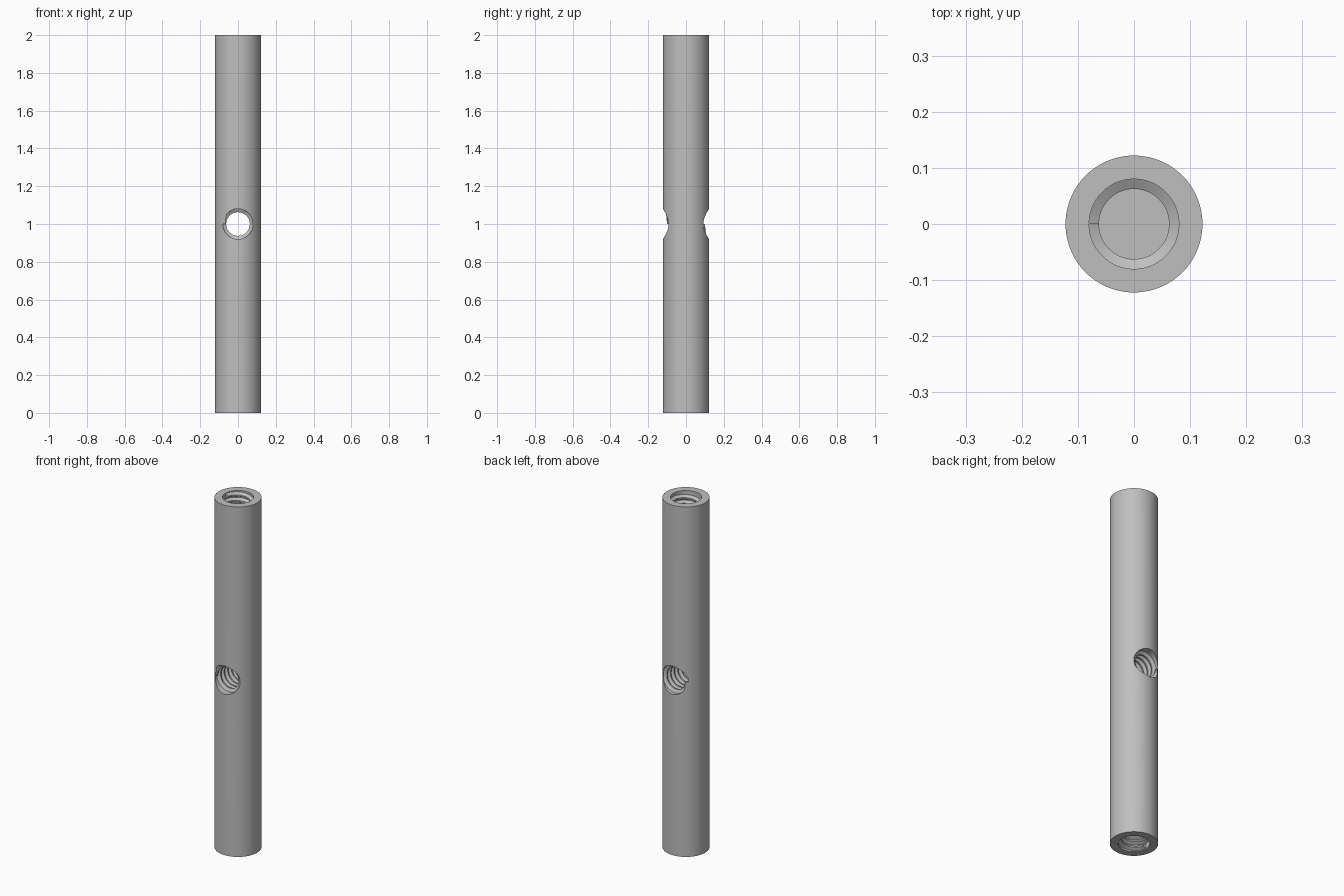
import bpy, bmesh, math
from mathutils import Matrix

if "Cube" in bpy.data.objects:
    bpy.data.objects.remove(bpy.data.objects["Cube"])

ROD_R, LENGTH = 0.122, 2.0
MAJOR, MINOR, PITCH = 0.08, 0.0625, 0.032
DEPTH, STEPS = 0.34, 64

steel = bpy.data.materials.new("grey steel")
steel.use_nodes = True
colour = (0.52, 0.52, 0.52, 1)
steel.diffuse_color = colour
steel.node_tree.nodes["Principled BSDF"].inputs["Base Color"].default_value = colour

ALONG_Y = Matrix.Rotation(math.pi / 2, 4, "X")


def add_object(name, bm):
    bmesh.ops.recalc_face_normals(bm, faces=bm.faces)
    mesh = bpy.data.meshes.new(name)
    bm.to_mesh(mesh)
    bm.free()
    obj = bpy.data.objects.new(name, mesh)
    mesh.materials.append(steel)
    bpy.context.collection.objects.link(obj)
    return obj


def cylinder(name, radius, height, centre_z, turn=Matrix()):
    bm = bmesh.new()
    bmesh.ops.create_cone(bm, cap_ends=True, segments=96, radius1=radius, radius2=radius,
                          depth=height, matrix=Matrix.Translation((0, 0, centre_z)) @ turn)
    return add_object(name, bm)


def thread(name, start, turns, place=Matrix()):
    """Helical ridge with a trapezoid section, starting on the -x side."""
    section = [(MAJOR + 0.001, -0.44), (MINOR, -0.125), (MINOR, 0.125), (MAJOR + 0.001, 0.44)]
    bm = bmesh.new()
    rings = []
    for i in range(turns * STEPS + 1):
        a = math.pi + math.tau * i / STEPS
        z = start + PITCH * i / STEPS
        rings.append([bm.verts.new((r * math.cos(a), r * math.sin(a), z + w * PITCH))
                      for r, w in section])
    for lower, upper in zip(rings, rings[1:]):
        for k in range(4):
            j = (k + 1) % 4
            bm.faces.new((lower[k], lower[j], upper[j], upper[k]))
    bm.faces.new(rings[0])
    bm.faces.new(rings[-1])
    bm.transform(place)
    return add_object(name, bm)


def boolean(obj, other, operation):
    mod = obj.modifiers.new("cut", "BOOLEAN")
    mod.operation, mod.object, mod.solver = operation, other, "EXACT"
    bpy.context.view_layer.objects.active = obj
    bpy.ops.object.modifier_apply(modifier=mod.name)


# Rod with a blind bore in each end and a cross bore through the middle
rod = cylinder("rod", ROD_R, LENGTH, LENGTH / 2)
blank = cylinder("trim_helper", ROD_R - 0.0005, LENGTH, LENGTH / 2)
cutters = [cylinder("top_bore_cutter", MAJOR, 2 * DEPTH, LENGTH),
           cylinder("bottom_bore_cutter", MAJOR, 2 * DEPTH, 0),
           cylinder("cross_bore_cutter", MAJOR, 4 * ROD_R, LENGTH / 2, ALONG_Y)]
for cutter in cutters:
    boolean(rod, cutter, "DIFFERENCE")

# Threads inside the three bores
turns = 10
top_thread = thread("top_thread", LENGTH - 0.016 - turns * PITCH, turns)
bottom_thread = thread("bottom_thread", 0.016, turns)
cross_thread = thread("cross_thread", -3 * PITCH, 6,
                      Matrix.Translation((0, 0, LENGTH / 2)) @ ALONG_Y)
boolean(cross_thread, blank, "INTERSECT")

for helper in cutters + [blank]:
    bpy.data.objects.remove(helper)

# Smooth round walls, crisp rims and thread edges
bpy.ops.object.select_all(action="DESELECT")
for obj in (rod, top_thread, bottom_thread, cross_thread):
    obj.select_set(True)
    bpy.context.view_layer.objects.active = obj
bpy.ops.object.shade_smooth_by_angle(angle=math.radians(25))
